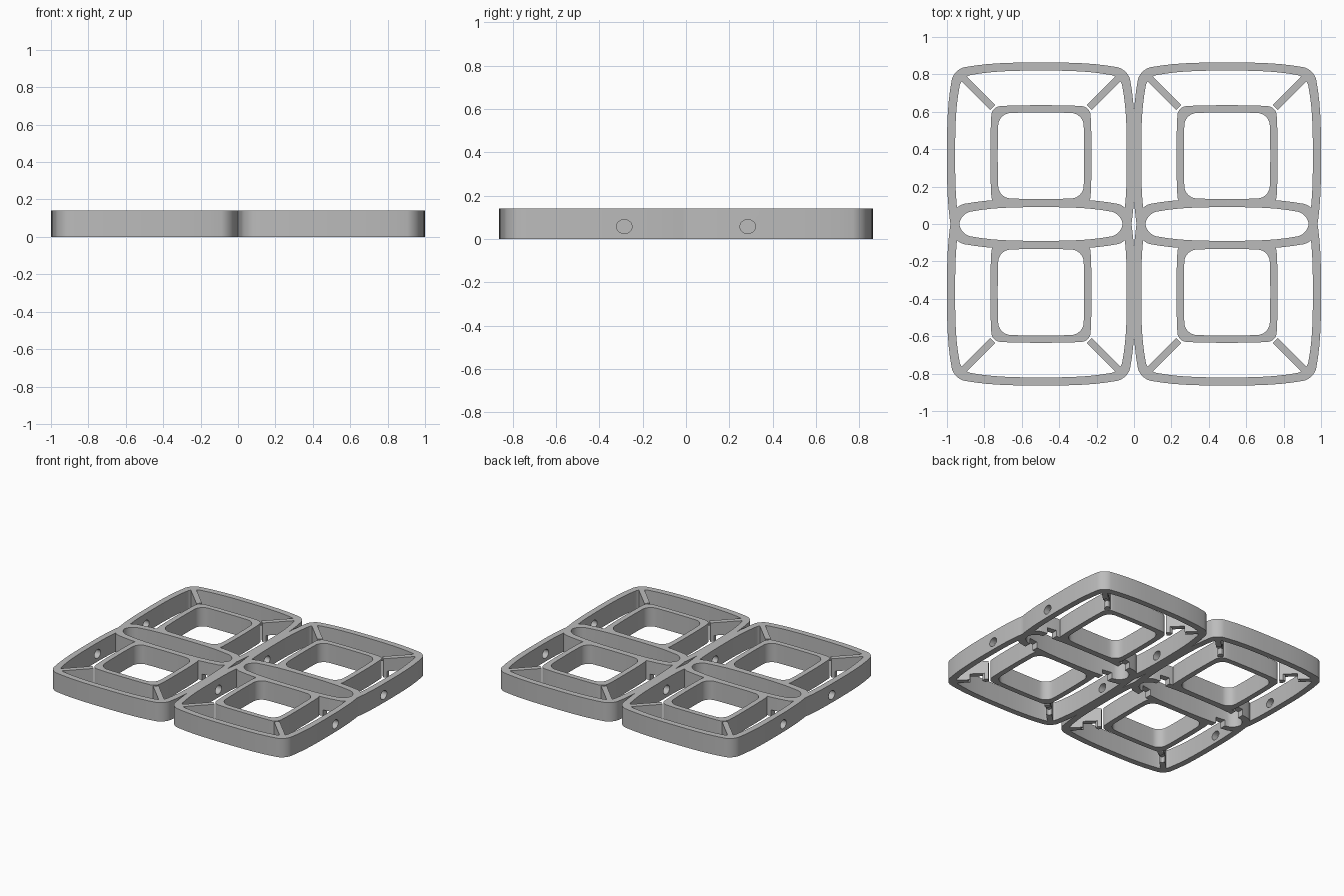
import bpy, bmesh
from math import pi, cos, sin
from mathutils import Matrix, Vector

HEIGHT = 0.14
SPACING = 0.365          # half distance between the two cells of a frame
HOLE_Y = 0.285

cube = bpy.data.objects.get("Cube")
if cube:
    bpy.data.objects.remove(cube, do_unlink=True)

grey = bpy.data.materials.new("plain_grey")
grey.use_nodes = True
grey.diffuse_color = (0.5, 0.5, 0.5, 1)
grey.node_tree.nodes["Principled BSDF"].inputs["Base Color"].default_value = (0.5, 0.5, 0.5, 1)


def outline(half, radius, bulge, arc=8, side=14):
    """Rounded square whose sides bow gently outward."""
    pts = []
    c = half - radius
    for q in range(4):
        turn = Matrix.Rotation(q * pi / 2, 2)
        quarter = [Vector((half, -c + 2 * c * i / side)) for i in range(side)]
        for i in range(arc):
            a = i / arc * pi / 2
            quarter.append(Vector((c + radius * cos(a), c + radius * sin(a))))
        pts += [turn @ p for p in quarter]
    return [Vector((p.x * (1 - bulge * abs(p.y / half) ** 3),
                    p.y * (1 - bulge * abs(p.x / half) ** 3))) for p in pts]


def to_object(bm, name):
    bmesh.ops.recalc_face_normals(bm, faces=bm.faces)
    mesh = bpy.data.meshes.new(name)
    bm.to_mesh(mesh)
    bm.free()
    mesh.materials.append(grey)
    obj = bpy.data.objects.new(name, mesh)
    bpy.context.collection.objects.link(obj)
    return obj


def ring(name, outer, inner, center, z0=0.0, z1=HEIGHT):
    """Square tube between two outlines with equal point counts."""
    bm = bmesh.new()
    loops = [[bm.verts.new((p.x + center[0], p.y + center[1], z)) for p in pts]
             for pts, z in ((outer, z0), (outer, z1), (inner, z1), (inner, z0))]
    n = len(outer)
    for k in range(4):
        a, b = loops[k], loops[(k + 1) % 4]
        for i in range(n):
            j = (i + 1) % n
            bm.faces.new((a[i], a[j], b[j], b[i]))
    return to_object(bm, name)


def spoke(name, center, sx, sy):
    """Diagonal bar from the inner ring to the outer corner."""
    bm = bmesh.new()
    mid, length = 0.343, 0.24
    place = (Matrix.Translation((center[0] + sx * mid, center[1] + sy * mid, HEIGHT / 2))
             @ Matrix.Rotation(sx * sy * pi / 4, 4, 'Z')
             @ Matrix.Diagonal((length, 0.038, HEIGHT, 1)))
    bmesh.ops.create_cube(bm, size=1, matrix=place)
    return to_object(bm, name)


def side_hole(name, x, y):
    """Sideways oval cutter."""
    bm = bmesh.new()
    place = (Matrix.Translation((x, y, 0.057)) @ Matrix.Diagonal((1, 0.036, 0.032, 1))
             @ Matrix.Rotation(pi / 2, 4, 'Y'))
    bmesh.ops.create_cone(bm, cap_ends=True, segments=32, radius1=1, radius2=1,
                          depth=1.2, matrix=place)
    return to_object(bm, name)


def combine(base, tool, operation):
    """Apply a boolean and discard the tool."""
    mod = base.modifiers.new("join", 'BOOLEAN')
    mod.operation = operation
    mod.solver = 'EXACT'
    mod.object = tool
    graph = bpy.context.evaluated_depsgraph_get()
    mesh = bpy.data.meshes.new_from_object(base.evaluated_get(graph))
    base.modifiers.clear()
    base.data = mesh
    bpy.data.objects.remove(tool, do_unlink=True)


wall_out = outline(0.4985, 0.06, 0.075)
wall_in = outline(0.455, 0.05, 0.075)
core_out = outline(0.270, 0.045, 0.03)
core_in = outline(0.231, 0.06, 0.03)
groove_out = outline(0.36, 0.01, 0)
groove_in = outline(0.29, 0.01, 0)

for side, name in ((1, "left_frame"), (-1, "right_frame")):
    x = side * 0.4975
    cells = [(x, SPACING), (x, -SPACING)]

    # overlapping outer walls
    frame = ring(name, wall_out, wall_in, cells[0])
    # stretch to full width so neighbouring frames just touch
    combine(frame, ring("wall", wall_out, wall_in, cells[1]), 'UNION')
    for v in frame.data.vertices:
        v.co.x = x + (v.co.x - x) * 0.5025 / 0.4985

    # corner spokes at the far ends
    for c in cells:
        for sx in (-1, 1):
            combine(frame, spoke("spoke", c, sx, 1 if c[1] > 0 else -1), 'UNION')

    # underside grooves and oval side holes
    for c in cells:
        combine(frame, ring("groove", groove_out, groove_in, c, -0.05, 0.045), 'DIFFERENCE')
    for y in (-HOLE_Y, HOLE_Y):
        combine(frame, side_hole("hole", x, y), 'DIFFERENCE')

    # inner square rings
    for c in cells:
        combine(frame, ring("core", core_out, core_in, c), 'UNION')

    bpy.ops.object.select_all(action='DESELECT')
    frame.select_set(True)
    bpy.context.view_layer.objects.active = frame
    bpy.ops.object.shade_smooth_by_angle(angle=0.6)
    frame.data.name = name
